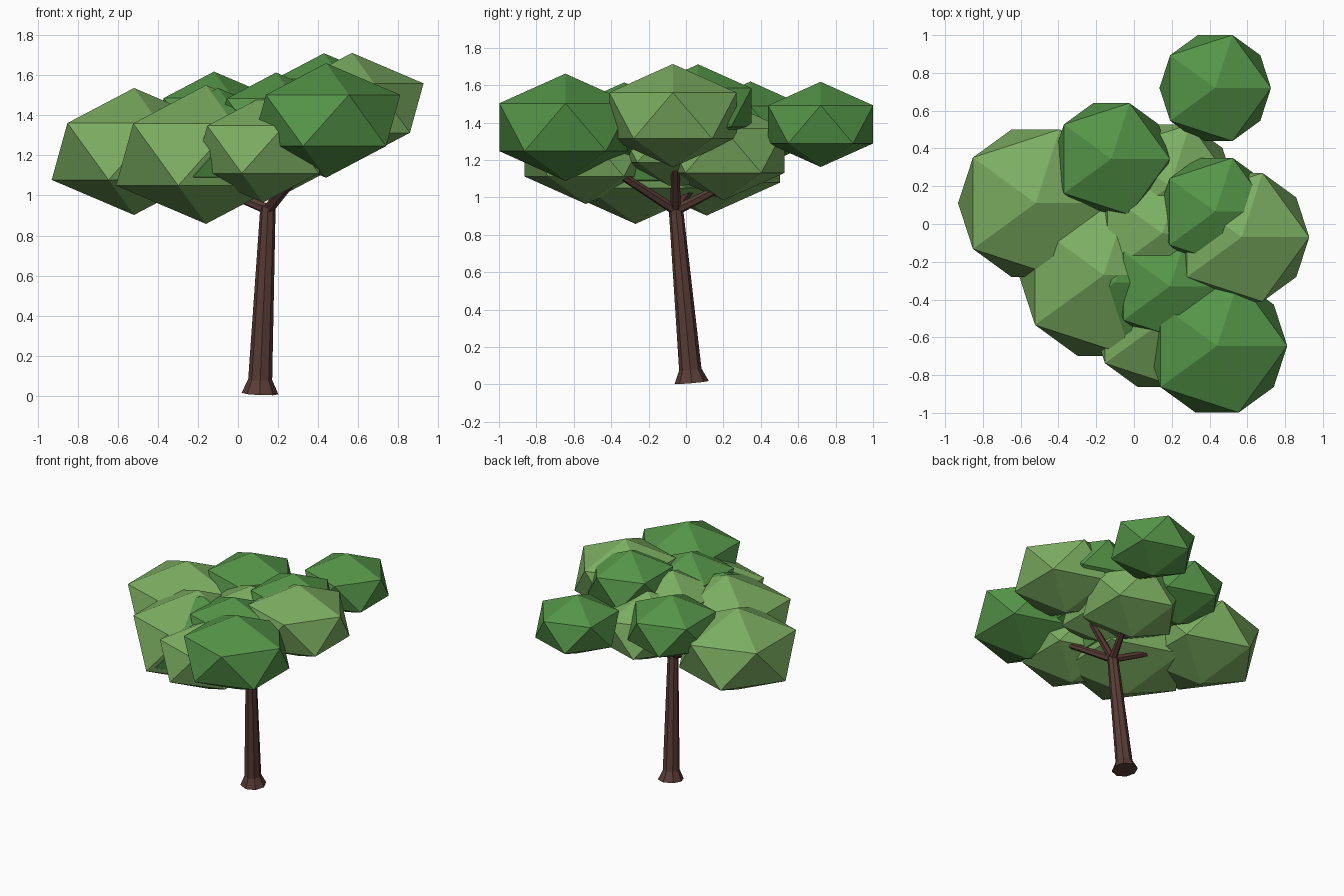
import bpy, bmesh
from mathutils import Vector

if "Cube" in bpy.data.objects:
    bpy.data.objects.remove(bpy.data.objects["Cube"])


def material(name, rgb):
    m = bpy.data.materials.new(name)
    m.diffuse_color = (*rgb, 1)
    m.use_nodes = True
    m.node_tree.nodes["Principled BSDF"].inputs["Base Color"].default_value = m.diffuse_color
    return m


bark = material("bark", (0.10, 0.045, 0.036))
light = material("light_leaf", (0.20, 0.42, 0.12))
dark = material("dark_leaf", (0.09, 0.30, 0.065))


def finish(bm, name, mat):
    bmesh.ops.recalc_face_normals(bm, faces=bm.faces)
    me = bpy.data.meshes.new(name)
    bm.to_mesh(me)
    bm.free()
    me.materials.append(mat)
    ob = bpy.data.objects.new(name, me)
    bpy.context.collection.objects.link(ob)


def limb(name, stations, sides):
    """Tapered faceted tube through (point, radius) stations."""
    bm = bmesh.new()
    axis = Vector(stations[-1][0]) - Vector(stations[0][0])
    rot = Vector((0, 0, 1)).rotation_difference(axis).to_matrix().to_4x4()
    rings = []
    for p, r in stations:
        ring = bmesh.ops.create_circle(bm, segments=sides, radius=r, matrix=rot)["verts"]
        for v in ring:
            v.co += Vector(p)
        rings.append(ring)
    for a, b in zip(rings, rings[1:]):
        for i in range(sides):
            j = (i + 1) % sides
            bm.faces.new((a[i], a[j], b[j], b[i]))
    bm.faces.new(rings[0])
    bm.faces.new(rings[-1])
    finish(bm, name, bark)


# Trunk with flared foot, leaning slightly
fork = (0.15, -0.055, 0.95)
limb("trunk", [((0.11, 0.03, 0.01), 0.092), ((0.111, 0.023, 0.08), 0.06),
               (fork, 0.038)], 8)

# Branches reaching into the crown
for i, tip in enumerate([(0.40, -0.52, 1.23), (0.50, -0.06, 1.34),
                         (0.30, 0.32, 1.12), (-0.30, 0.08, 1.12)]):
    limb(f"branch_{i + 1}", [((0.15, -0.055, 0.93), 0.028), (tip, 0.018)], 6)

# Leaf clumps: x, y, z, radius, material (flattened icosahedra)
clumps = [
    (0.43, 0.72, 1.39, 0.33, dark),
    (-0.52, 0.11, 1.22, 0.46, light),
    (-0.12, 0.345, 1.38, 0.347, dark),
    (0.43, 0.065, 1.48, 0.335, dark),
    (0.57, -0.07, 1.437, 0.40, light),
    (0.44, -0.645, 1.375, 0.415, dark),
    (0.125, -0.535, 1.23, 0.385, light),
    (-0.16, -0.27, 1.205, 0.503, light),
    (-0.10, -0.31, 1.23, 0.446, dark),
    (0.19, -0.33, 1.38, 0.34, dark),
    (0.19, 0.20, 1.25, 0.385, light),
    (0.15, -0.05, 1.31, 0.40, light),
]
for i, (x, y, z, r, mat) in enumerate(clumps):
    bm = bmesh.new()
    bmesh.ops.create_icosphere(bm, subdivisions=1, radius=r)
    for v in bm.verts:
        v.co = Vector((v.co.x + x, v.co.y + y, v.co.z * 0.69 + z))
    finish(bm, f"leaf_clump_{i + 1}", mat)
